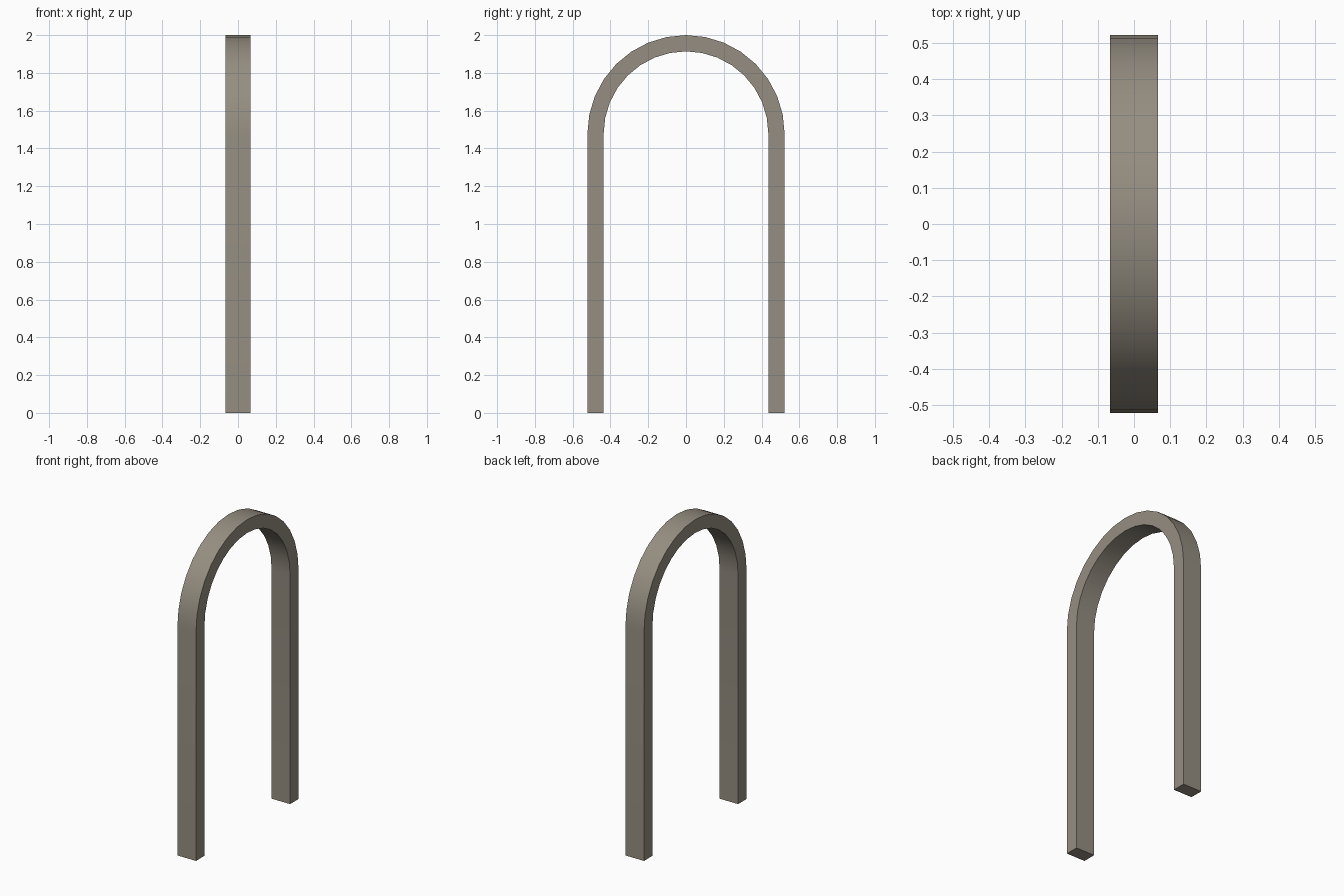
import bpy
import bmesh
from math import cos, sin, pi, radians

cube = bpy.data.objects.get("Cube")
if cube:
    bpy.data.objects.remove(cube, do_unlink=True)

OUTER, INNER = 0.522, 0.436   # arch radii
HALF_DEPTH = 0.066            # half of the bar's width along x
SPRING = 2.0 - OUTER          # height where the legs meet the curve
SEGMENTS = 16

# Stone colour
stone = bpy.data.materials.new("warm grey stone")
stone.use_nodes = True
colour = (0.30, 0.27, 0.22, 1)
stone.diffuse_color = colour
stone.node_tree.nodes["Principled BSDF"].inputs["Base Color"].default_value = colour


def arch_path(radius):
    """Leg foot, half circle, other leg foot, as (y, z) points."""
    curve = [(radius * cos(pi * i / SEGMENTS), SPRING + radius * sin(pi * i / SEGMENTS))
             for i in range(SEGMENTS + 1)]
    return [(radius, 0)] + curve + [(-radius, 0)]


# Sweep a rectangular section along the legs and the curve
bm = bmesh.new()
rings = []
for (yo, zo), (yi, zi) in zip(arch_path(OUTER), arch_path(INNER)):
    section = [(-HALF_DEPTH, yo, zo), (HALF_DEPTH, yo, zo),
               (HALF_DEPTH, yi, zi), (-HALF_DEPTH, yi, zi)]
    rings.append([bm.verts.new(p) for p in section])
for a, b in zip(rings, rings[1:]):
    for i in range(4):
        j = (i + 1) % 4
        bm.faces.new((a[i], a[j], b[j], b[i]))

# Feet
bm.faces.new(rings[0])
bm.faces.new(rings[-1])
bmesh.ops.recalc_face_normals(bm, faces=bm.faces)

mesh = bpy.data.meshes.new("arch")
bm.to_mesh(mesh)
bm.free()
mesh.materials.append(stone)
arch = bpy.data.objects.new("arch", mesh)
bpy.context.collection.objects.link(arch)

# Smooth the curve, keep the long edges sharp
bpy.ops.object.select_all(action='DESELECT')
arch.select_set(True)
bpy.context.view_layer.objects.active = arch
bpy.ops.object.shade_smooth_by_angle(angle=radians(30))
